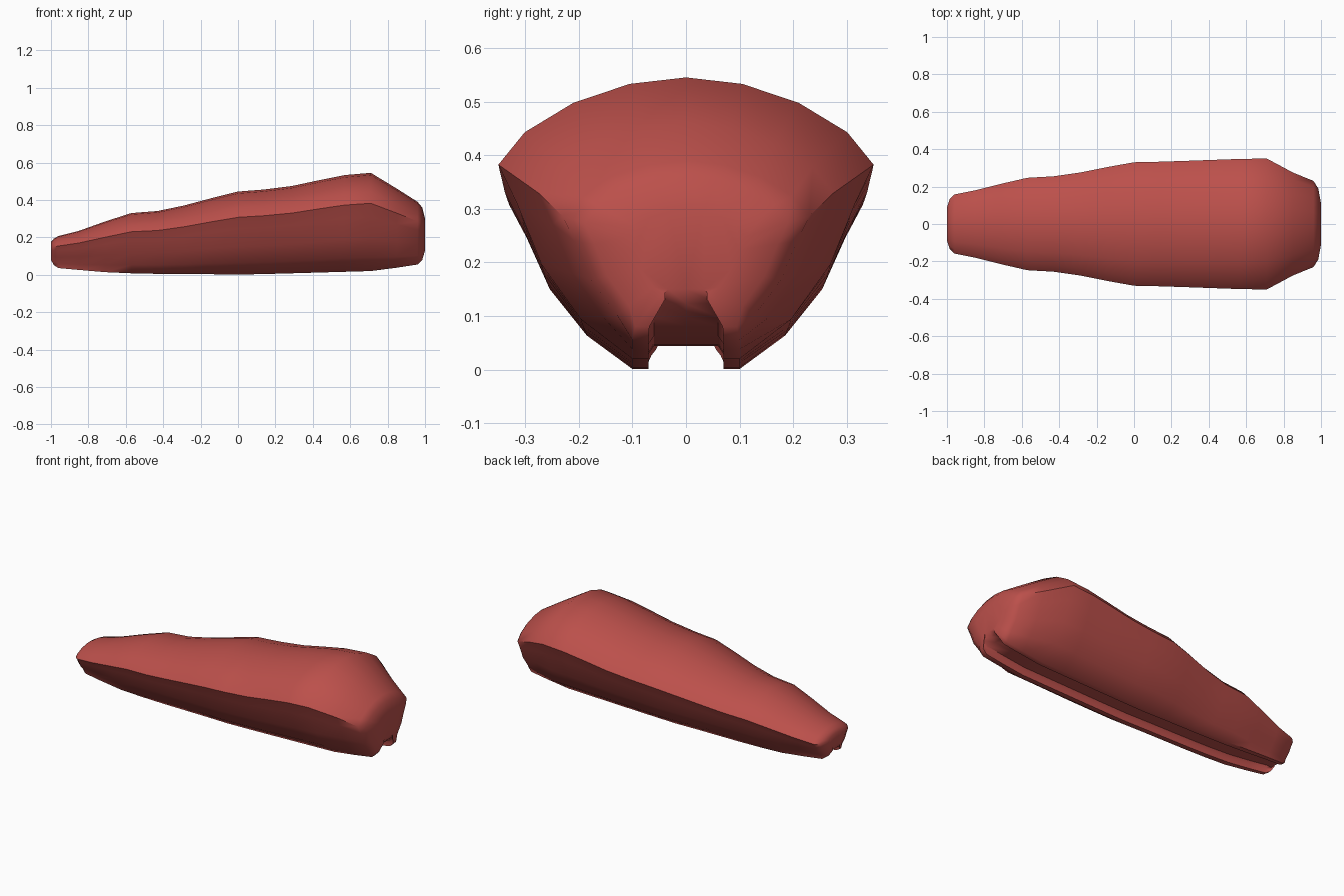
import bpy, bmesh, math

if "Cube" in bpy.data.objects:
    bpy.data.objects.remove(bpy.data.objects["Cube"])

# Stations along the length: x, half width, bottom z, top z
STATIONS = [
    (-1.0, .09, .08, .175), (-.985, .135, .052, .193), (-.96, .158, .036, .207),
    (-.85, .18, .026, .235), (-.71, .215, .014, .285), (-.57, .247, .008, .33),
    (-.43, .255, .005, .341), (-.29, .275, .004, .37), (-.14, .305, .003, .41),
    (0, .33, .001, .445), (.14, .333, .004, .456), (.29, .338, .008, .475),
    (.43, .343, .012, .505), (.57, .348, .016, .533), (.71, .35, .02, .545),
    (.85, .275, .038, .46), (.96, .23, .055, .39), (.985, .19, .08, .36),
    (1.0, .11, .13, .30),
]
# Half section above the rails: fraction of half width, fraction of height
SECTION = [(0, 1), (.3, .977), (.6, .91), (.86, .805), (1, .69),
           (.9, .55), (.77, .335), (.56, .14)]


def ring(x, w, b, t):
    """Closed section with a mounting groove in its underside."""
    half = [(w * u, b + (t - b) * v) for u, v in SECTION]
    rail = min(.1, .5 * w)
    groove = min(.07, .36 * w)
    depth = .043 if w > .15 else .02
    half += [(rail, b), (groove, b), (groove, b + depth * .65),
             (groove * .85, b + depth), (0, b + depth)]
    mirrored = [(-y, z) for y, z in half[-2:0:-1]]
    return [(x, y, z) for y, z in half + mirrored]


# Grip body lofted through the stations
bm = bmesh.new()
rings = [[bm.verts.new(p) for p in ring(*s)] for s in STATIONS]
for a, c in zip(rings, rings[1:]):
    n = len(a)
    for i in range(n):
        j = (i + 1) % n
        bm.faces.new((a[i], a[j], c[j], c[i]))
bm.faces.new(rings[0])
bm.faces.new(rings[-1])
bmesh.ops.recalc_face_normals(bm, faces=bm.faces)
bmesh.ops.triangulate(bm, faces=[f for f in bm.faces if len(f.verts) > 4])
mesh = bpy.data.meshes.new("grip_body")
bm.to_mesh(mesh)
bm.free()

body = bpy.data.objects.new("grip_body", mesh)
bpy.context.collection.objects.link(body)
red = bpy.data.materials.new("brick red")
red.diffuse_color = (.5, .08, .07, 1)
red.use_nodes = True
red.node_tree.nodes["Principled BSDF"].inputs["Base Color"].default_value = red.diffuse_color
mesh.materials.append(red)

# Smooth skin with crisp groove edges
bpy.context.view_layer.objects.active = body
body.select_set(True)
bpy.ops.object.shade_smooth_by_angle(angle=math.radians(50))
